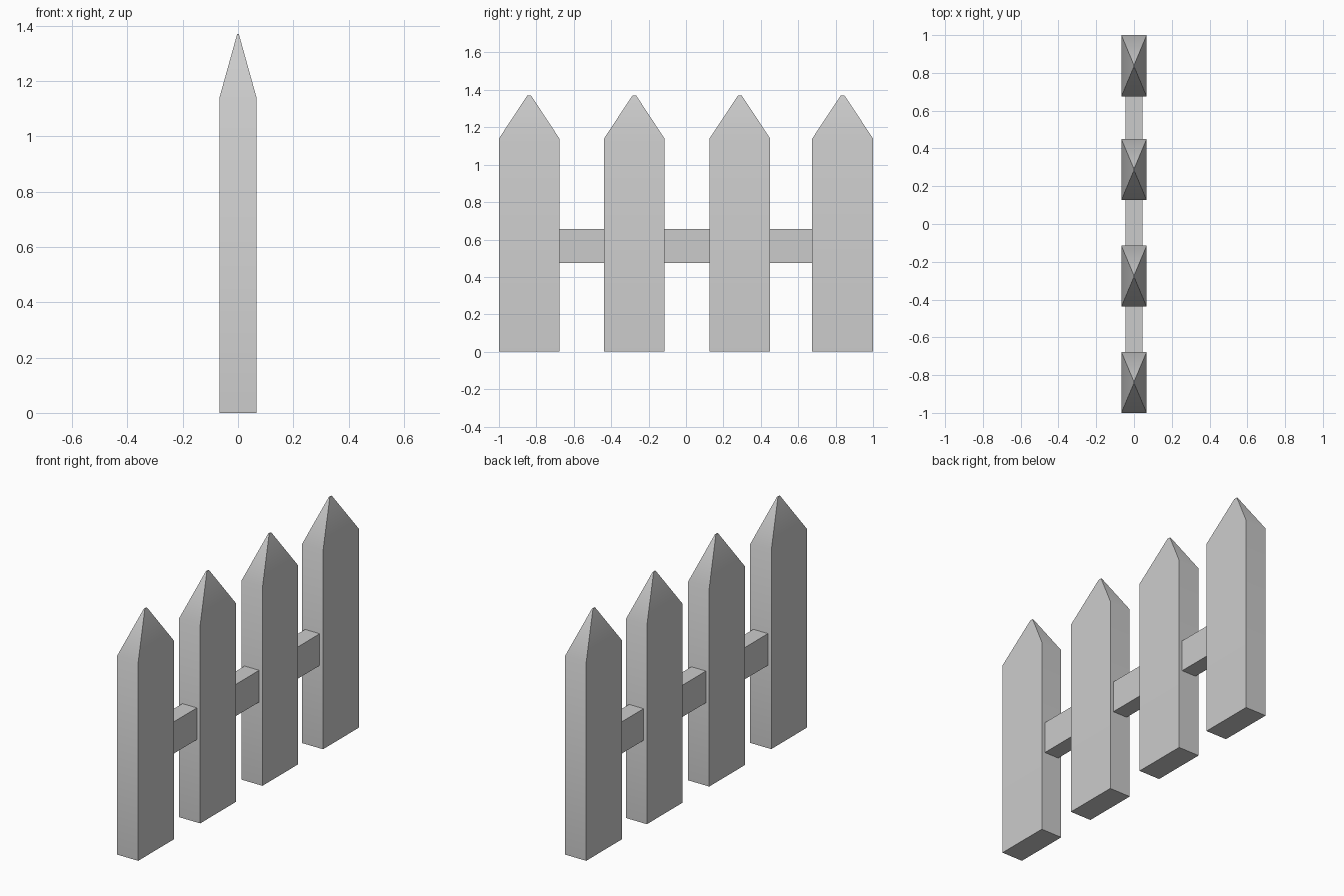
import bpy, bmesh, math

if "Cube" in bpy.data.objects:
    bpy.data.objects.remove(bpy.data.objects["Cube"])

HALF_X = 0.067      # half thickness of a picket
SHOULDER = 1.14     # height where the point starts
TIP = 1.37


def finish(name, bm):
    bmesh.ops.recalc_face_normals(bm, faces=bm.faces)
    mesh = bpy.data.meshes.new(name)
    bm.to_mesh(mesh)
    bm.free()
    obj = bpy.data.objects.new(name, mesh)
    bpy.context.collection.objects.link(obj)
    return obj


def box(bm, x, y0, y1, z0, z1):
    cube = bmesh.ops.create_cube(bm, size=1)["verts"]
    for v in cube:
        v.co = (math.copysign(x, v.co.x),
                y0 if v.co.y < 0 else y1,
                z0 if v.co.z < 0 else z1)


def picket(name, y0, y1):
    bm = bmesh.new()
    box(bm, HALF_X, y0, y1, 0, SHOULDER)
    # pull the top face up into a narrow blunt point
    top = max(bm.faces, key=lambda f: f.calc_center_median().z)
    tip = bmesh.ops.extrude_face_region(bm, geom=[top])["geom"]
    bm.faces.remove(top) if top.is_valid else None
    mid = (y0 + y1) / 2
    for v in [g for g in tip if isinstance(g, bmesh.types.BMVert)]:
        v.co = (math.copysign(0.003, v.co.x),
                mid + math.copysign(0.01, v.co.y - mid), TIP)
    obj = finish(name, bm)
    bpy.ops.object.select_all(action='DESELECT')
    obj.select_set(True)
    bpy.context.view_layer.objects.active = obj
    bpy.ops.object.shade_smooth_by_angle(angle=math.radians(40))


# Four pointed pickets
spans = [(-1.0, -0.677), (-0.438, -0.115), (0.126, 0.45), (0.675, 1.0)]
for i, (y0, y1) in enumerate(spans, 1):
    picket(f"picket_{i}", y0, y1)

# Cross rail running through the pickets
bm = bmesh.new()
box(bm, 0.046, -0.72, 0.72, 0.475, 0.657)
finish("cross_rail", bm)
